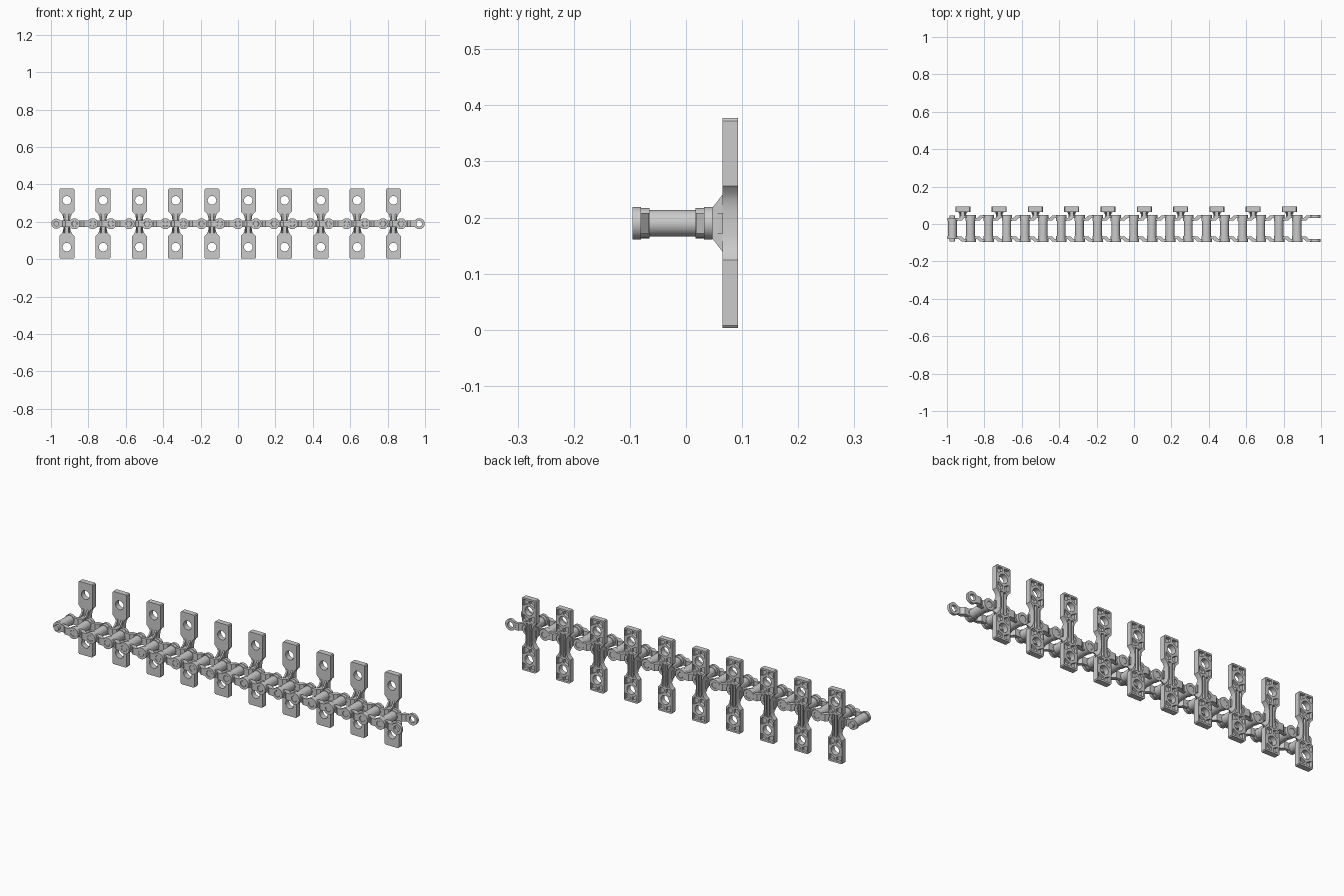
import bpy, bmesh
from math import pi, cos, sin
from mathutils import Matrix

if "Cube" in bpy.data.objects:
    bpy.data.objects.remove(bpy.data.objects["Cube"])

PITCH, X0, ZC, YC = 0.097, -0.971, 0.19, -0.024
TO_Y = Matrix.Rotation(pi / 2, 4, 'X')      # flat xy outline -> xz outline, depth along y
TO_X = Matrix(((0, 0, 1, 0), (1, 0, 0, 0), (0, 1, 0, 0), (0, 0, 0, 1)))  # -> yz outline, depth along x


def circle(x, y, r, n=32):
    return [(x + r * cos(2 * pi * i / n), y + r * sin(2 * pi * i / n)) for i in range(n)]


def prism(bm, loops, lo, hi, turn=Matrix()):
    """Extrude an outline (further loops are holes) from lo to hi along the turned axis."""
    cu = bpy.data.curves.new("outline", 'CURVE')
    cu.dimensions, cu.fill_mode = '2D', 'BOTH'
    cu.extrude = (hi - lo) / 2
    for pts in loops:
        sp = cu.splines.new('POLY')
        sp.points.add(len(pts) - 1)
        for p, (x, y) in zip(sp.points, pts):
            p.co = (x, y, 0, 1)
        sp.use_cyclic_u = True
    ob = bpy.data.objects.new("outline", cu)
    me = bpy.data.meshes.new_from_object(ob)
    mid = (lo + hi) / 2
    shift = turn.to_3x3().col[2].copy()
    if turn == TO_Y:
        shift = -shift                       # depth is measured along +y
    me.transform(Matrix.Translation(shift * mid) @ turn)
    bm.from_mesh(me)
    bpy.data.objects.remove(ob)
    bpy.data.curves.remove(cu)
    bpy.data.meshes.remove(me)


def finish(bm, name):
    bmesh.ops.remove_doubles(bm, verts=bm.verts, dist=1e-5)
    bmesh.ops.recalc_face_normals(bm, faces=bm.faces)
    me = bpy.data.meshes.new(name)
    bm.to_mesh(me)
    bm.free()
    me.shade_smooth()
    me.set_sharp_from_angle(angle=0.6)
    return me


def place(name, me, x, y):
    ob = bpy.data.objects.new(name, me)
    ob.location = (x, y, ZC)
    bpy.context.collection.objects.link(ob)


# Chain link: barrel with pin ends, two flanges, cranked arms and end rings
bm = bmesh.new()
prism(bm, [circle(0, 0, 0.0235)], -0.041, 0.041, TO_Y)
prism(bm, [circle(0, 0, 0.0145)], -0.070, 0.070, TO_Y)
arm = [(0.012, .0415), (.048, .0415), (.064, .0565), (.079, .0565),
       (.079, .0705), (.050, .0705), (.034, .0555), (.012, .0555)]
for s in (-1, 1):
    a, b = sorted((s * 0.041, s * 0.056))
    prism(bm, [circle(0, 0, 0.027)], a, b, TO_Y)
    a, b = sorted((s * 0.0565, s * 0.071))
    prism(bm, [circle(PITCH, 0, 0.029), circle(PITCH, 0, 0.0155)], a, b, TO_Y)
    prism(bm, [[(x, s * y) for x, y in arm]], -0.018, 0.018)
link = finish(bm, "chain_link")

# Attachment plate: dog-bone sheet with bolt holes, pocketed on the back
bm = bmesh.new()
side = [(.018, .022), (.021, .040), (.028, .054), (.040, .066), (.040, .182), (.036, .187)]
right = [(x, -z) for x, z in reversed(side)] + side
outline = right + [(-x, -z) for x, z in right]
holes = [circle(0, s * 0.125, 0.023) for s in (-1, 1)]
pockets = []
for sx in (-1, 1):
    for sz in (-1, 1):
        pockets.append([(sx * x, sz * z) for x, z in
                        [(.005, .178), (.033, .178), (.033, .147), (.022, .152), (.005, .162)]])
        pockets.append([(sx * x, sz * z) for x, z in
                        [(.005, .070), (.005, .088), (.022, .098), (.033, .103), (.033, .074), (.024, .064)]])
    pockets.append([(sx * x, z) for x, z in
                    [(.004, -.058), (.017, -.058), (.013, -.030), (.013, .030), (.017, .058), (.004, .058)]])
prism(bm, [outline] + holes, 0.065, 0.078, TO_Y)
prism(bm, [outline] + holes + pockets, 0.078, 0.093, TO_Y)
# Gusset ribs and block joining the plate to the link
rib = [(.034, -.020), (.046, -.026), (.066, -.052), (.066, .052), (.046, .026), (.034, .020)]
for x in (-0.013, 0.013):
    prism(bm, [rib], x - 0.004, x + 0.004, TO_X)
prism(bm, [[(-.016, .031), (.016, .031), (.016, .050), (.026, .066), (-.026, .066), (-.016, .050)]],
      -0.018, 0.018)
plate = finish(bm, "attachment_plate")

for i in range(20):
    place(f"chain_link_{i + 1}", link, X0 + i * PITCH, YC)
    if i % 2 == 0:
        place(f"attachment_plate_{i // 2 + 1}", plate, X0 + i * PITCH + 0.056, 0)
